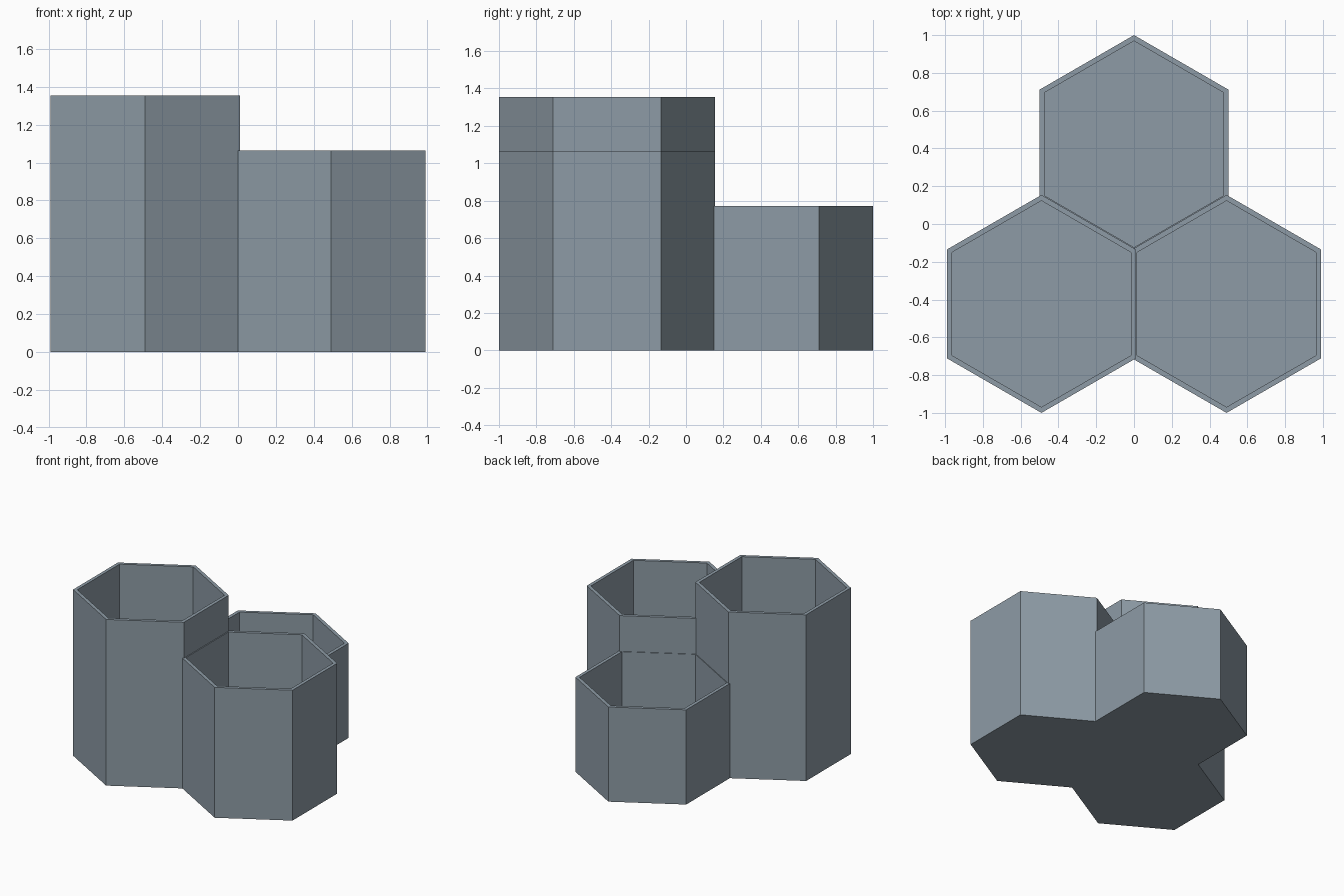
import bpy
import bmesh
import math

default = bpy.data.objects.get("Cube")
if default:
    bpy.data.objects.remove(default, do_unlink=True)

# Single slate grey colour
GREY = (0.27, 0.33, 0.38, 1.0)
slate = bpy.data.materials.new("slate_grey")
slate.use_nodes = True
slate.diffuse_color = GREY
slate.node_tree.nodes["Principled BSDF"].inputs["Base Color"].default_value = GREY

RADIUS = 0.577
INNER = 0.546
FLOOR = 0.03


def hex_cup(name, x, y, height):
    """Hollow six-sided cup with a thin wall and a closed floor."""
    bm = bmesh.new()

    def ring(radius, z):
        angles = [math.radians(60 * i + 30) for i in range(6)]
        return [bm.verts.new((radius * math.cos(a), radius * math.sin(a), z))
                for a in angles]

    # Outer wall, rim and inner wall follow one profile from base to floor
    rings = [ring(RADIUS, 0), ring(RADIUS, height),
             ring(INNER, height), ring(INNER, FLOOR)]
    for low, high in zip(rings, rings[1:]):
        for i in range(6):
            j = (i + 1) % 6
            bm.faces.new((low[i], low[j], high[j], high[i]))
    bm.faces.new(rings[0][::-1])
    bm.faces.new(rings[-1])
    bmesh.ops.recalc_face_normals(bm, faces=bm.faces)

    mesh = bpy.data.meshes.new(name)
    bm.to_mesh(mesh)
    bm.free()
    mesh.materials.append(slate)
    cup = bpy.data.objects.new(name, mesh)
    cup.location = (x, y, 0)
    bpy.context.collection.objects.link(cup)


# Three cups nested together, stepping down in height
hex_cup("tall_cup", -0.49, -0.423, 1.355)
hex_cup("medium_cup", 0.49, -0.423, 1.063)
hex_cup("short_cup", 0, 0.423, 0.772)
